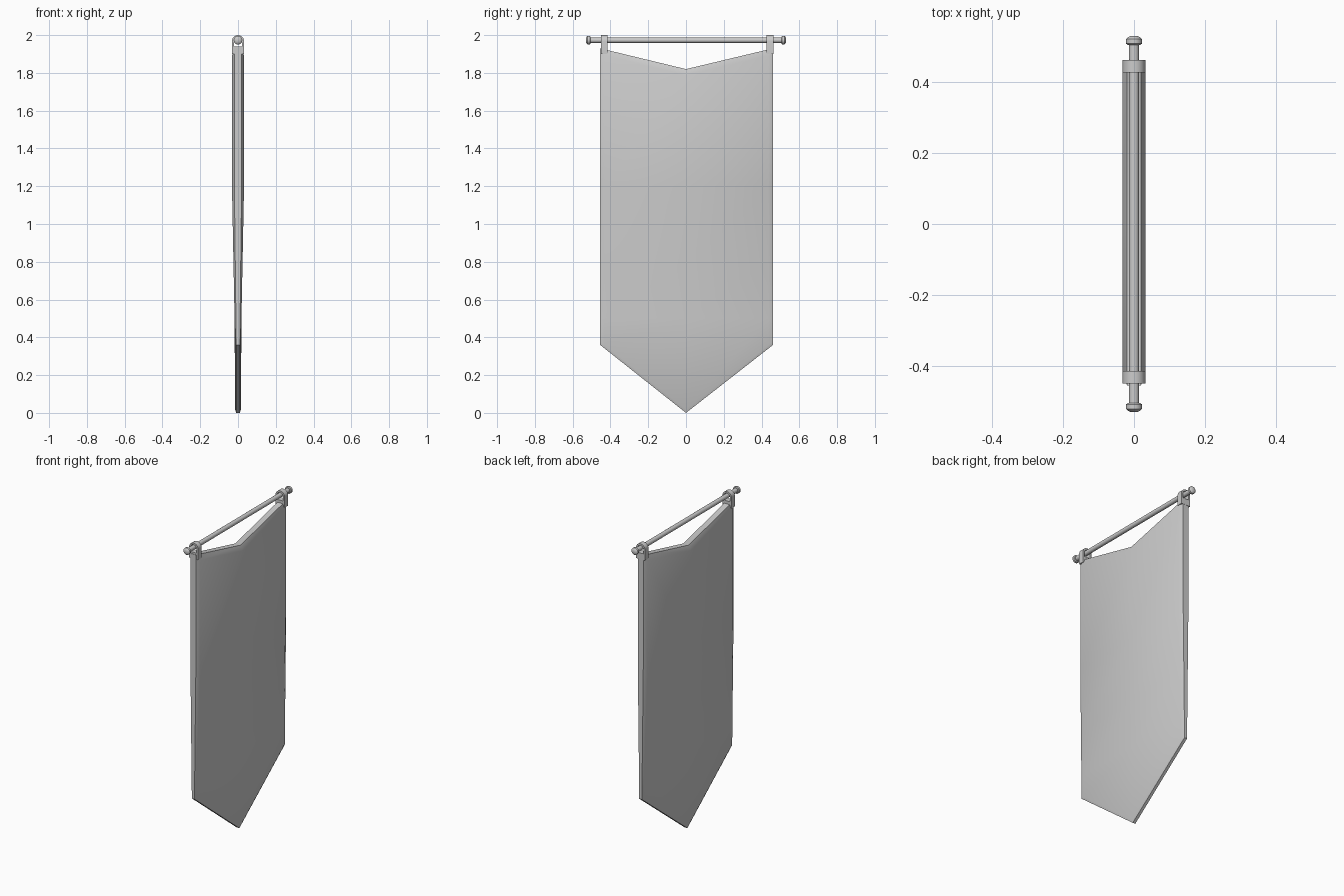
import bpy, bmesh, math

if "Cube" in bpy.data.objects:
    bpy.data.objects.remove(bpy.data.objects["Cube"])

def make(name, bm, angle=35):
    bmesh.ops.recalc_face_normals(bm, faces=bm.faces)
    me = bpy.data.meshes.new(name)
    bm.to_mesh(me)
    bm.free()
    ob = bpy.data.objects.new(name, me)
    bpy.context.collection.objects.link(ob)
    bpy.ops.object.select_all(action='DESELECT')
    ob.select_set(True)
    bpy.context.view_layer.objects.active = ob
    bpy.ops.object.shade_smooth_by_angle(angle=math.radians(angle))
    return ob

# Banner cloth: padded sheet, thick above, thin below, with bevelled rim
L, R = -0.455, 0.461

def half_thickness(z):
    f = min(1, max(0, (z - 0.36) / 0.84))
    return 0.0155 + 0.0165 * f

def column(y):
    f = abs(y) / (R if y > 0 else -L)
    zb, zt = 0.36 * f, 1.82 + 0.11 * f
    return [zb, zb + 0.018, 0.5, 0.8, 1.2, zt - 0.033, zt]

ys = [L, L + 0.024, 0, R - 0.024, R]
bm = bmesh.new()
sides = []
for s in (-1, 1):
    grid = []
    for i, y in enumerate(ys):
        col = []
        for j, z in enumerate(column(y)):
            rim = i in (0, 4) or j in (0, 6)
            col.append(bm.verts.new((s * half_thickness(z) * (0.6 if rim else 1), y, z)))
        grid.append(col)
    for i in range(4):
        for j in range(6):
            bm.faces.new((grid[i][j], grid[i + 1][j], grid[i + 1][j + 1], grid[i][j + 1]))
    sides.append([grid[i][0] for i in range(5)] + [grid[4][j] for j in range(1, 7)]
                 + [grid[i][6] for i in range(3, -1, -1)] + [grid[0][j] for j in range(5, 0, -1)])
a, b = sides
for k in range(len(a)):
    n = (k + 1) % len(a)
    bm.faces.new((a[k], a[n], b[n], b[k]))
make("banner_cloth", bm, 30)

# Hanging loops around the rod
def loop_profile(r, bottom):
    arc = [(r * math.cos(math.pi * k / 12), 1.968 + r * math.sin(math.pi * k / 12)) for k in range(13)]
    return arc + [(-r, bottom), (r, bottom)]

def hanging_loop(name, y0, y1):
    bm = bmesh.new()
    rings = [[bm.verts.new((x, y, z)) for x, z in loop_profile(r, zb)]
             for r, zb, y in ((0.032, 1.9, y0), (0.032, 1.9, y1), (0.021, 1.94, y1), (0.021, 1.94, y0))]
    for q in range(4):
        p, o = rings[q], rings[(q + 1) % 4]
        for k in range(len(p)):
            n = (k + 1) % len(p)
            bm.faces.new((p[k], p[n], o[n], o[k]))
    make(name, bm)

hanging_loop("loop_left", -0.45, -0.415)
hanging_loop("loop_right", 0.427, 0.462)

# Rod and end knobs, turned around the y axis
def lathe(name, profile, n=16):
    bm = bmesh.new()
    rings = [[bm.verts.new((r * math.cos(2 * math.pi * k / n), y, 1.973 + r * math.sin(2 * math.pi * k / n)))
              for k in range(n)] for r, y in profile]
    for p, o in zip(rings, rings[1:]):
        for k in range(n):
            bm.faces.new((p[k], p[(k + 1) % n], o[(k + 1) % n], o[k]))
    bm.faces.new(rings[0])
    bm.faces.new(rings[-1])
    make(name, bm)

lathe("rod", [(0.0145, -0.515), (0.0145, 0.515)])
for side, s in (("left", -1), ("right", 1)):
    lathe("knob_" + side, [(r, s * y) for r, y in
          ((0.018, 0.505), (0.023, 0.509), (0.023, 0.521), (0.018, 0.526), (0.010, 0.53))])
